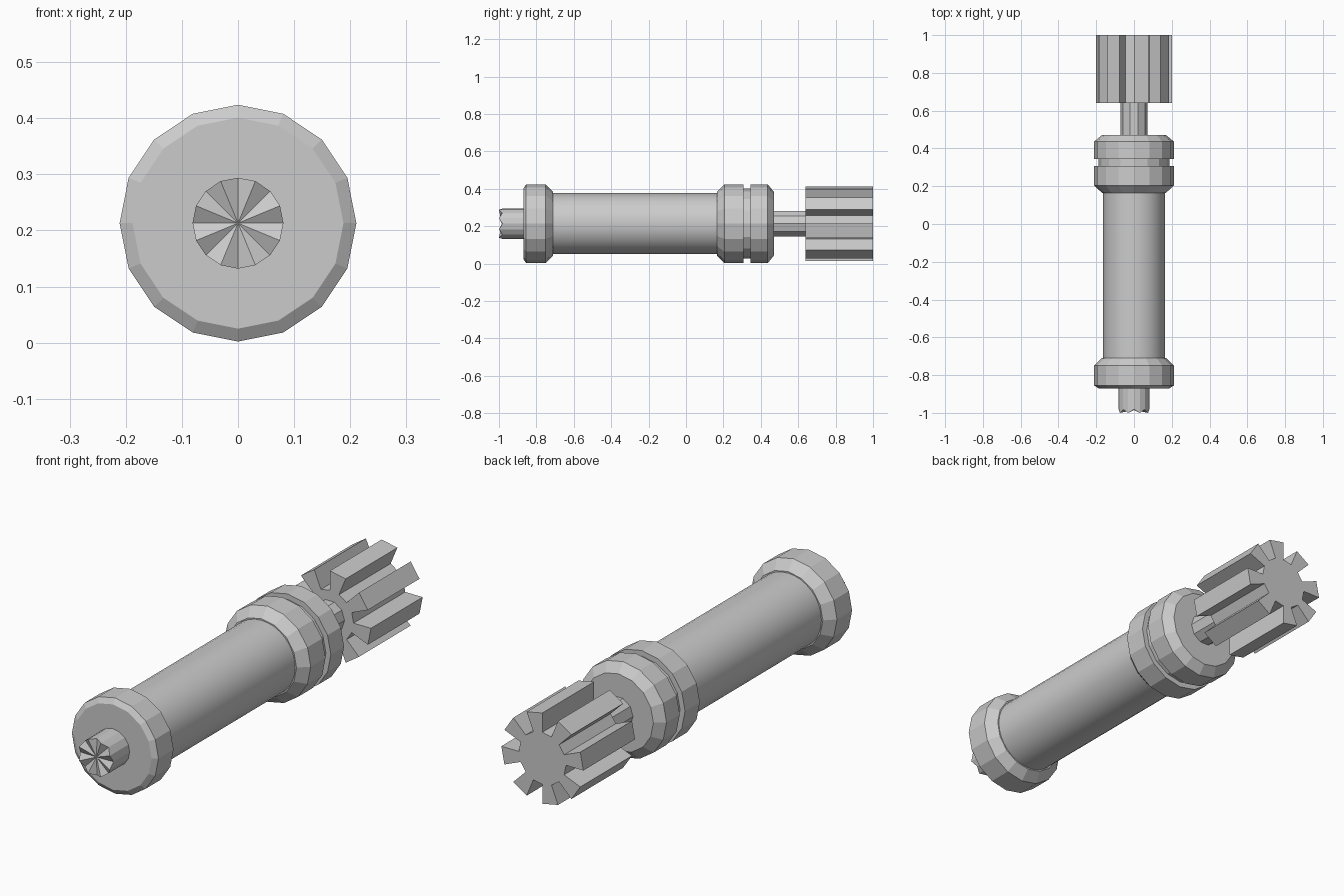
import bpy
from math import sin, cos, pi, radians

if "Cube" in bpy.data.objects:
    bpy.data.objects.remove(bpy.data.objects["Cube"])

ZC = 0.213  # height of the long axis


def make(name, verts, faces, smooth=False):
    me = bpy.data.meshes.new(name)
    me.from_pydata(verts, [], faces)
    me.update()
    ob = bpy.data.objects.new(name, me)
    bpy.context.collection.objects.link(ob)
    if smooth:
        bpy.ops.object.select_all(action='DESELECT')
        ob.select_set(True)
        bpy.context.view_layer.objects.active = ob
        bpy.ops.object.shade_smooth_by_angle(angle=radians(35))
    return ob


def ring(y, radius, sides):
    """Ring around the y axis; radius may depend on the vertex index."""
    r = radius if callable(radius) else lambda i: radius
    yy = y if callable(y) else lambda i: y
    return [(r(i) * cos(2 * pi * i / sides), yy(i),
             ZC + r(i) * sin(2 * pi * i / sides)) for i in range(sides)]


def bridge(rings, sides):
    return [(k * sides + i, (k + 1) * sides + i,
             (k + 1) * sides + (i + 1) % sides, k * sides + (i + 1) % sides)
            for k in range(rings - 1) for i in range(sides)]


def lathe(name, profile, sides=16, smooth=False):
    verts = [v for y, r in profile for v in ring(y, r, sides)]
    n = len(profile)
    faces = bridge(n, sides)
    faces.append(tuple(range(sides)))
    faces.append(tuple(reversed(range((n - 1) * sides, n * sides))))
    return make(name, verts, faces, smooth)


# Main barrel (smooth) and faceted end collars
lathe("barrel", [(-0.72, 0.163), (0.18, 0.163)], 32, True)
lathe("front_flange", [(-0.87, 0.188), (-0.855, 0.211),
                       (-0.75, 0.211), (-0.71, 0.170)])
lathe("rear_collar", [(0.165, 0.170), (0.205, 0.211), (0.308, 0.211),
                      (0.308, 0.187), (0.345, 0.187), (0.345, 0.211),
                      (0.437, 0.211), (0.47, 0.170)])

# Thin shaft to the pinion
lathe("shaft", [(0.46, 0.071), (0.65, 0.071)], 10)

# Pinion: 16 angular steps, every other sector stands out as a tooth
R, ROOT, N = 0.20, 0.115, 16
verts, faces = [], []
for y in (0.64, 1.0):
    verts += ring(y, ROOT, N) + ring(y, R, N)
B = 2 * N
for i in range(N):
    j = (i + 1) % N
    if i % 2:  # tooth: ends, tip and two flanks
        faces += [(i, j, N + j, N + i),
                  (B + i, B + N + i, B + N + j, B + j),
                  (N + i, N + j, B + N + j, B + N + i),
                  (i, N + i, B + N + i, B + i),
                  (j, B + j, B + N + j, N + j)]
    else:      # root floor
        faces.append((i, j, B + j, B + i))
faces += [tuple(range(N)), tuple(reversed(range(B, B + N)))]
make("pinion", verts, faces)

# Serrated drive stub at the front: alternating rim heights fan to a centre
tip = ring(lambda i: -1.0 if i % 2 else -0.982, 0.081, N)
verts = tip + ring(-0.865, 0.081, N) + [(0, -0.985, ZC)]
faces = bridge(2, N) + [(i, (i + 1) % N, 2 * N) for i in range(N)]
make("drive_stub", verts, faces)
